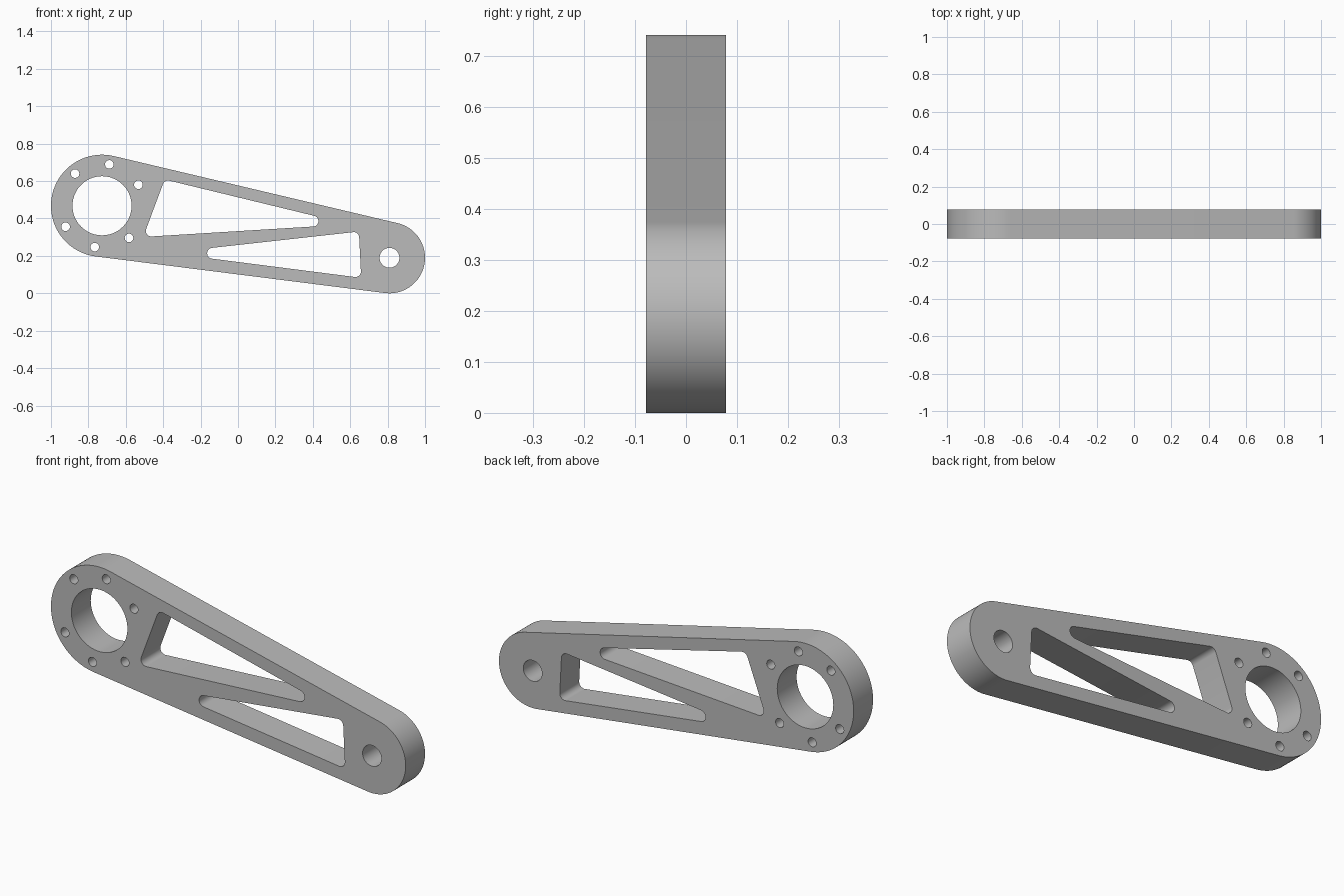
import bpy, bmesh
from math import sin, cos, asin, atan2, hypot, pi, radians, tau

cube = bpy.data.objects.get("Cube")
if cube:
    bpy.data.objects.remove(cube, do_unlink=True)

HALF_THICKNESS = 0.078


def arc(x, z, r, start, sweep, steps):
    return [(x + r * cos(start + sweep * i / steps),
             z + r * sin(start + sweep * i / steps)) for i in range(steps + 1)]


def circle(x, z, r, steps):
    return arc(x, z, r, 0, tau, steps)[:-1]


def belt(discs, steps):
    """Outline wrapped around discs (x, z, radius) listed counter-clockwise."""
    normals = []
    for (x, z, r), (nx, nz, nr) in zip(discs, discs[1:] + discs[:1]):
        dx, dz = nx - x, nz - z
        normals.append(atan2(dz, dx) - pi / 2 + asin((r - nr) / hypot(dx, dz)))
    points = []
    for i, (x, z, r) in enumerate(discs):
        points += arc(x, z, r, normals[i - 1], (normals[i] - normals[i - 1]) % tau, steps)
    return points


big_end = (-0.727, 0.468)
small_end = (0.81, 0.19)

# Outer contour, bearing bore and pivot hole
loops = [belt([(*big_end, 0.273), (*small_end, 0.19)], 48),
         circle(*big_end, 0.158, 72),
         circle(*small_end, 0.053, 40)]

# Two opposed groups of three bolt holes around the bore
for angle in (30, 80, 130, 210, 260, 310):
    a = radians(angle)
    loops.append(circle(big_end[0] + 0.2245 * cos(a), big_end[1] + 0.2245 * sin(a), 0.023, 24))

# Triangular lightening pockets with rounded corners
upper_pocket = [(0.401, 0.386), (-0.374, 0.574), (-0.464, 0.333)]
lower_pocket = [(-0.136, 0.214), (0.628, 0.116), (0.619, 0.298)]
for pocket in (upper_pocket, lower_pocket):
    loops.append(belt([(x, z, 0.029) for x, z in pocket], 12))

# Fill the profile and give it thickness
profile = bpy.data.curves.new("arm_profile", "CURVE")
profile.dimensions = "2D"
profile.fill_mode = "BOTH"
profile.extrude = HALF_THICKNESS
for loop in loops:
    spline = profile.splines.new("POLY")
    spline.points.add(len(loop) - 1)
    for point, (x, z) in zip(spline.points, loop):
        point.co = (x, z, 0, 1)
    spline.use_cyclic_u = True

helper = bpy.data.objects.new("arm_profile", profile)
bpy.context.collection.objects.link(helper)
bpy.context.view_layer.update()
mesh = bpy.data.meshes.new_from_object(
    helper.evaluated_get(bpy.context.evaluated_depsgraph_get()))
bpy.data.objects.remove(helper, do_unlink=True)

# Weld the caps to the walls and stand the arm upright
bm = bmesh.new()
bm.from_mesh(mesh)
bmesh.ops.remove_doubles(bm, verts=bm.verts, dist=0.0001)
for v in bm.verts:
    x, y, z = v.co
    v.co = (x, -z, y)
bmesh.ops.recalc_face_normals(bm, faces=bm.faces)
bm.to_mesh(mesh)
bm.free()

# Plain grey metal
metal = bpy.data.materials.new("grey_metal")
metal.use_nodes = True
color = (0.5, 0.5, 0.5, 1)
metal.diffuse_color = color
metal.node_tree.nodes["Principled BSDF"].inputs["Base Color"].default_value = color
mesh.materials.clear()
mesh.materials.append(metal)

arm = bpy.data.objects.new("lever_arm", mesh)
bpy.context.collection.objects.link(arm)
bpy.ops.object.select_all(action="DESELECT")
arm.select_set(True)
bpy.context.view_layer.objects.active = arm
bpy.ops.object.shade_smooth_by_angle(angle=radians(30))
